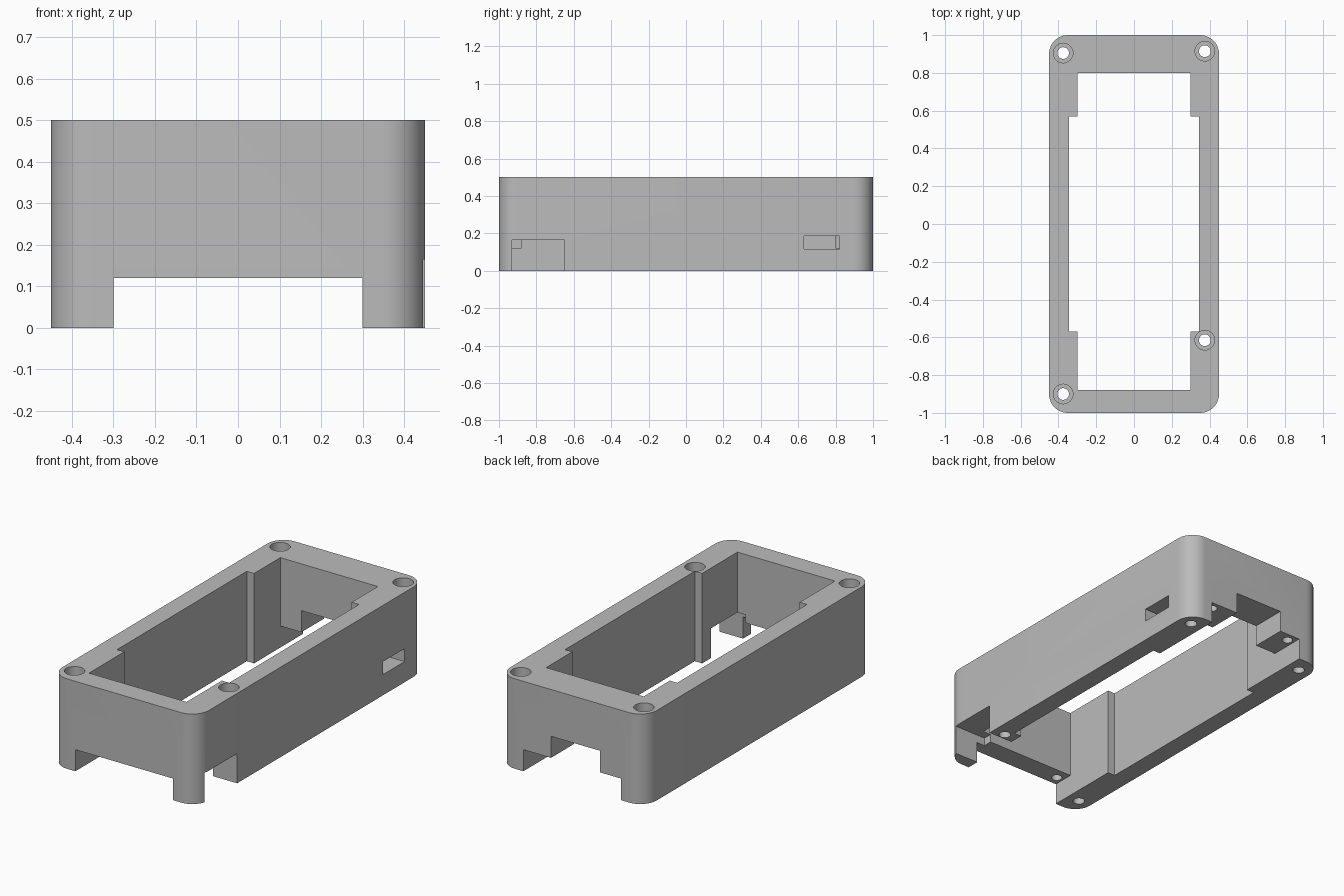
import bpy
import bmesh
from mathutils import Vector

cube = bpy.data.objects.get("Cube")
if cube:
    bpy.data.objects.remove(cube, do_unlink=True)

# Single plastic colour
grey = bpy.data.materials.new("plain grey")
grey.use_nodes = True
grey.diffuse_color = (0.5, 0.5, 0.5, 1)
grey.node_tree.nodes["Principled BSDF"].inputs["Base Color"].default_value = (0.5, 0.5, 0.5, 1)


def add_object(name, bm):
    mesh = bpy.data.meshes.new(name)
    bm.to_mesh(mesh)
    bm.free()
    mesh.materials.append(grey)
    obj = bpy.data.objects.new(name, mesh)
    bpy.context.collection.objects.link(obj)
    return obj


def box(name, x, y, z, radius=0):
    """Box between the given ranges, with optional rounded upright edges."""
    bm = bmesh.new()
    bmesh.ops.create_cube(bm, size=1)
    for v in bm.verts:
        v.co = Vector(r[0] + (c + 0.5) * (r[1] - r[0]) for c, r in zip(v.co, (x, y, z)))
    if radius:
        upright = [e for e in bm.edges if abs(e.verts[0].co.z - e.verts[1].co.z) > 0.01]
        bmesh.ops.bevel(bm, geom=upright, offset=radius, segments=12, profile=0.5, affect='EDGES')
    return add_object(name, bm)


def cylinder(name, x, y, z, radius):
    bm = bmesh.new()
    bmesh.ops.create_cone(bm, cap_ends=True, segments=32, radius1=radius, radius2=radius,
                          depth=z[1] - z[0])
    bmesh.ops.translate(bm, verts=bm.verts, vec=(x, y, sum(z) / 2))
    return add_object(name, bm)


def cut(target, cutter):
    """Subtract the cutter from the target and discard it."""
    cutter.hide_render = True
    mod = target.modifiers.new("cut", 'BOOLEAN')
    mod.operation = 'DIFFERENCE'
    mod.solver = 'EXACT'
    mod.object = cutter
    bpy.context.view_layer.objects.active = target
    bpy.ops.object.modifier_apply(modifier=mod.name)
    bpy.data.objects.remove(cutter, do_unlink=True)


# Outer shell with rounded corners
housing = box("housing", (-0.45, 0.45), (-1, 1), (0, 0.5), 0.1)

# Main opening and its wider middle
cut(housing, box("opening", (-0.3, 0.3), (-0.88, 0.8), (-0.1, 0.6)))
cut(housing, box("wide_opening", (-0.345, 0.345), (-0.57, 0.57), (-0.1, 0.6)))

# Low notches through both ends, and the taller step at the back
cut(housing, box("front_notch", (-0.3, 0.3), (-1.1, -0.7), (-0.1, 0.12)))
cut(housing, box("back_notch", (-0.3, 0.3), (0.7, 1.1), (-0.1, 0.12)))
cut(housing, box("back_tall_notch", (-0.17, 0.13), (0.7, 1.1), (-0.1, 0.24)))

# Side port cutouts
cut(housing, box("side_notch", (0.25, 0.6), (-0.93, -0.65), (-0.1, 0.165)))
cut(housing, box("side_slot", (0.28, 0.6), (0.63, 0.82), (0.115, 0.187)))

# Screw holes with wider heads at the top
for x, y in ((-0.375, 0.905), (0.375, 0.915), (0.375, -0.615), (-0.375, -0.9)):
    cut(housing, cylinder("screw_hole", x, y, (-0.1, 0.6), 0.031))
    cut(housing, cylinder("screw_head", x, y, (0.4, 0.6), 0.052))

# Blind pilot holes in the notch roofs
for x, y in ((-0.26, 0.95), (0.26, 0.95), (-0.26, -0.945)):
    cut(housing, cylinder("pilot_hole", x, y, (0.05, 0.22), 0.028))

bpy.ops.object.select_all(action='DESELECT')
housing.select_set(True)
bpy.context.view_layer.objects.active = housing
bpy.ops.object.shade_smooth_by_angle(angle=0.6)
